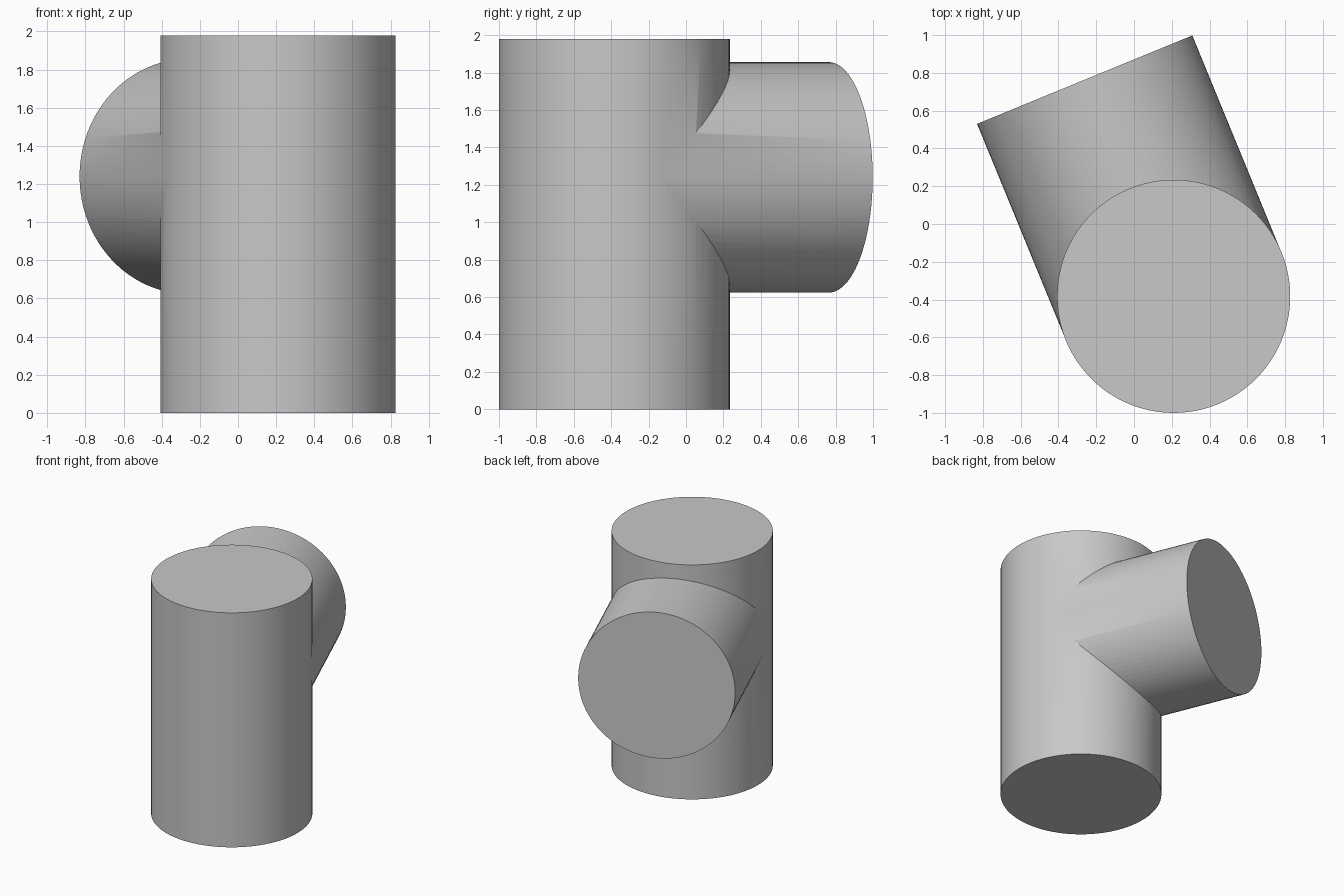
import bpy
from math import pi, radians
from mathutils import Vector

default = bpy.data.objects.get("Cube")
if default:
    bpy.data.objects.remove(default, do_unlink=True)

grey = bpy.data.materials.new("plain grey")
grey.use_nodes = True
colour = (0.58, 0.58, 0.58, 1)
grey.diffuse_color = colour
grey.node_tree.nodes["Principled BSDF"].inputs["Base Color"].default_value = colour

RADIUS = 0.617
HEIGHT = 1.98
AXIS = Vector((0.21, -0.383, 0))


def cylinder(name, start, end, radius):
    """Capped cylinder running between two points."""
    span = end - start
    bpy.ops.mesh.primitive_cylinder_add(vertices=96, radius=radius, depth=span.length,
                                        location=(start + end) / 2)
    obj = bpy.context.object
    obj.name = name
    obj.rotation_euler = span.to_track_quat('Z', 'Y').to_euler()
    obj.data.materials.append(grey)
    return obj


# Upright main pipe
pipe = cylinder("tee_pipe", AXIS, AXIS + Vector((0, 0, HEIGHT)), RADIUS)

# Level side branch of almost the same width, starting on the pipe axis
branch = cylinder("branch_helper", AXIS + Vector((0, 0, 1.24)),
                  Vector((-0.261, 0.764, 1.24)), RADIUS - 0.001)
branch.hide_render = True

# Join both into one solid
union = pipe.modifiers.new("join_branch", 'BOOLEAN')
union.operation = 'UNION'
union.solver = 'EXACT'
union.object = branch
bpy.context.view_layer.objects.active = pipe
bpy.ops.object.select_all(action='DESELECT')
pipe.select_set(True)
bpy.ops.object.modifier_apply(modifier=union.name)
bpy.data.objects.remove(branch, do_unlink=True)

# Smooth walls with crisp rims and seam
bpy.ops.object.shade_smooth_by_angle(angle=radians(30))
